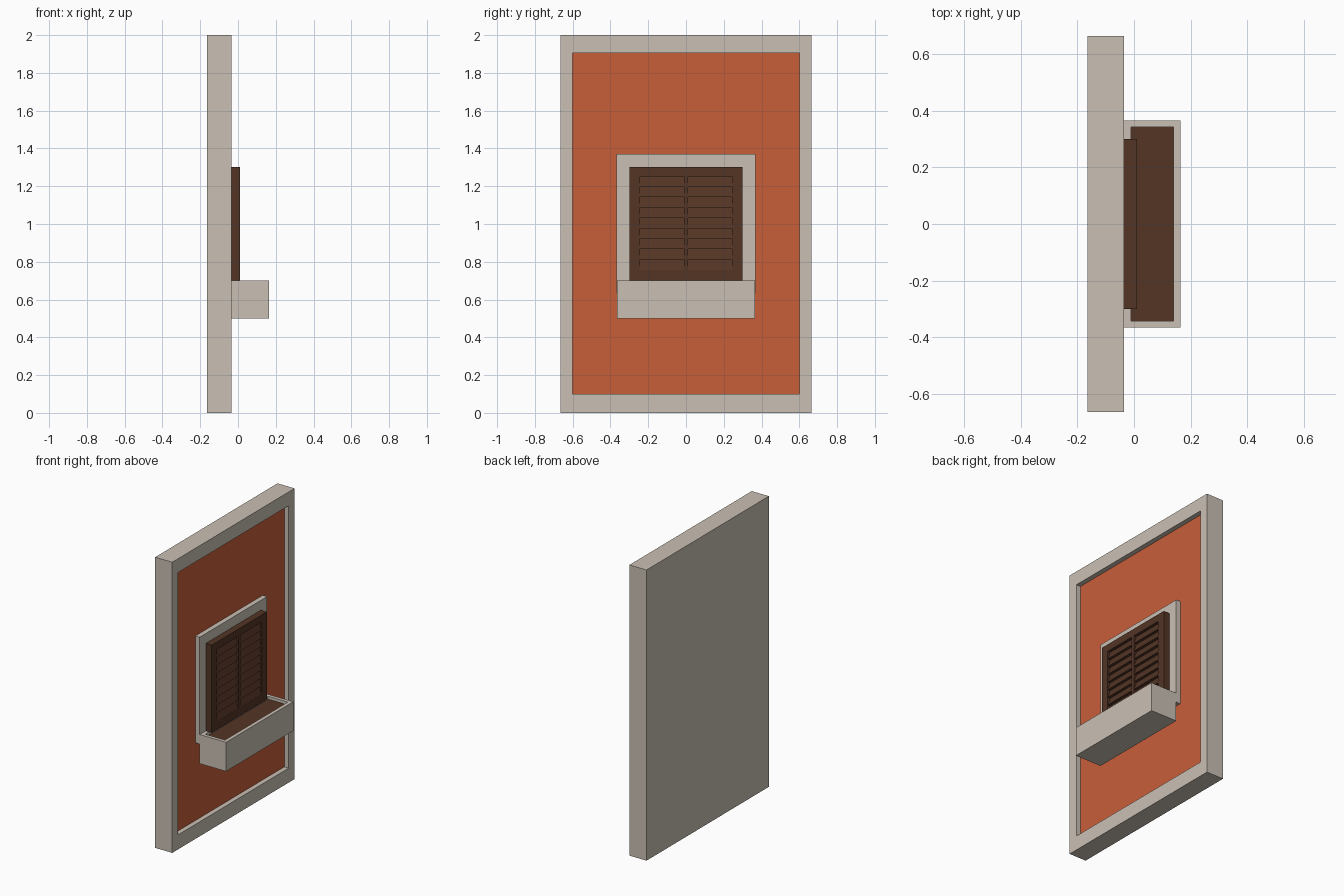
import bpy, bmesh
from mathutils import Vector

if "Cube" in bpy.data.objects:
    bpy.data.objects.remove(bpy.data.objects["Cube"])


def material(name, rgb):
    m = bpy.data.materials.new(name)
    m.diffuse_color = (*rgb, 1)
    m.use_nodes = True
    m.node_tree.nodes["Principled BSDF"].inputs["Base Color"].default_value = m.diffuse_color
    return m


STONE = material("beige stone", (0.59, 0.527, 0.462))
ORANGE = material("orange plaster", (0.578, 0.114, 0.042))
BROWN = material("dark brown", (0.087, 0.035, 0.0185))


def finish(bm, name, *mats):
    bmesh.ops.recalc_face_normals(bm, faces=bm.faces)
    me = bpy.data.meshes.new(name)
    bm.to_mesh(me)
    bm.free()
    for m in mats:
        me.materials.append(m)
    ob = bpy.data.objects.new(name, me)
    bpy.context.collection.objects.link(ob)
    return ob


def box_bm(lo, hi):
    bm = bmesh.new()
    bmesh.ops.create_cube(bm, size=1)
    for v in bm.verts:
        v.co = Vector([hi[i] if v.co[i] > 0 else lo[i] for i in range(3)])
    return bm


def tray(name, lo, hi, axis, in_lo, in_hi, depth, mats):
    """Box whose + face on the given axis has a rectangular sunken floor."""
    bm = box_bm(lo, hi)
    bm.normal_update()
    face = max(bm.faces, key=lambda f: f.normal[axis])
    others = [i for i in range(3) if i != axis]
    mid = face.calc_center_median()
    bmesh.ops.inset_individual(bm, faces=[face], thickness=0.01)
    for v in face.verts:
        for k, i in enumerate(others):
            v.co[i] = in_hi[k] if v.co[i] > mid[i] else in_lo[k]
    floor = bmesh.ops.extrude_discrete_faces(bm, faces=[face])["faces"][0]
    for v in floor.verts:
        v.co[axis] -= depth
    floor.material_index = 1
    return finish(bm, name, *mats)


# Wall slab with sunken plaster panel
tray("wall", (-0.165, -0.665, 0), (-0.035, 0.665, 2), 0,
     (-0.6, 0.1), (0.6, 1.905), 0.033, (STONE, ORANGE))

# Window surround, flush with the wall rim
tray("window_frame", (-0.068, -0.367, 0.635), (-0.035, 0.367, 1.37), 0,
     (-0.3, 0.7), (0.3, 1.302), 0.02, (STONE, BROWN))

# Planter box with soil
tray("planter_box", (-0.035, -0.366, 0.5), (0.165, 0.366, 0.7), 2,
     (-0.01, -0.342), (0.14, 0.342), 0.02, (STONE, BROWN))

# Shutters: one board with two louvred pockets
shutters = finish(box_bm((-0.05, -0.3, 0.7), (0.01, 0.3, 1.302)), "shutters", BROWN)
TOP, PITCH, COUNT = 1.252, 0.055, 9
for side in (-1, 1):
    # Sawtooth cutter: each louvre is deep at its top and nearly flush below
    profile = [(0.03, TOP)]
    for i in range(COUNT):
        profile.append((-0.01, TOP - i * PITCH))
        profile.append((0.0095, TOP - (i + 1) * PITCH))
    profile.append((0.03, TOP - COUNT * PITCH))
    y0, y1 = sorted((side * 0.011, side * 0.243))
    bm = bmesh.new()
    face = bm.faces.new([bm.verts.new((x, y0, z)) for x, z in profile])
    ext = bmesh.ops.extrude_face_region(bm, geom=[face])["geom"]
    bmesh.ops.translate(bm, vec=(0, y1 - y0, 0),
                        verts=[g for g in ext if isinstance(g, bmesh.types.BMVert)])
    cutter = finish(bm, "louvre_cutter", BROWN)
    cutter.hide_render = True
    mod = shutters.modifiers.new("louvres", "BOOLEAN")
    mod.operation, mod.solver, mod.object = "DIFFERENCE", "EXACT", cutter
    bpy.context.view_layer.objects.active = shutters
    bpy.ops.object.modifier_apply(modifier=mod.name)
    bpy.data.objects.remove(cutter)
